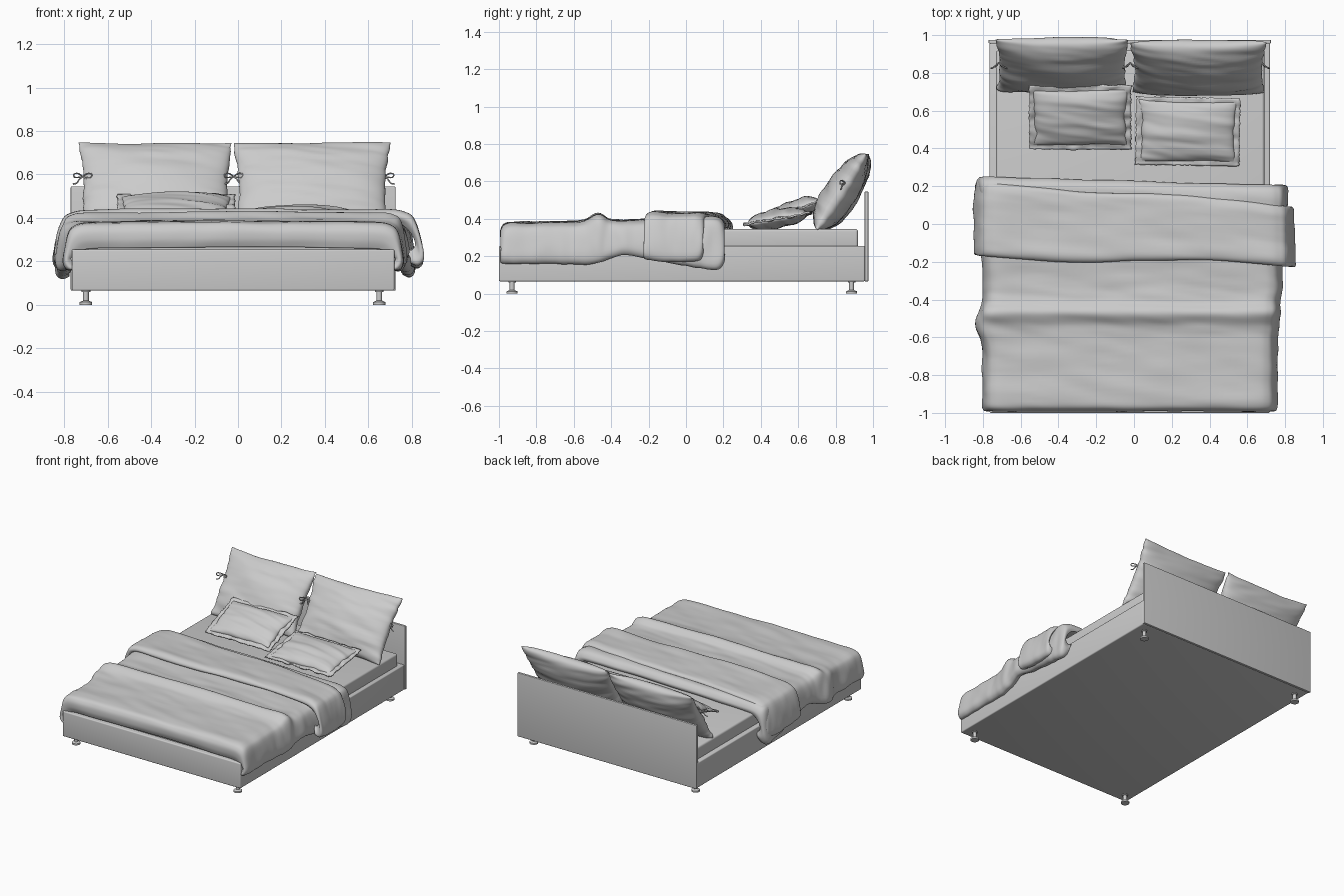
import bpy, bmesh, math, random
from mathutils import Vector, noise

if "Cube" in bpy.data.objects:
    bpy.data.objects.remove(bpy.data.objects["Cube"])

random.seed(4)


def make_object(name, bm, smooth=True):
    bmesh.ops.recalc_face_normals(bm, faces=bm.faces)
    mesh = bpy.data.meshes.new(name)
    bm.to_mesh(mesh)
    bm.free()
    for p in mesh.polygons:
        p.use_smooth = smooth
    ob = bpy.data.objects.new(name, mesh)
    bpy.context.collection.objects.link(ob)
    return ob


def box(name, lo, hi, bevel):
    bm = bmesh.new()
    bmesh.ops.create_cube(bm, size=1)
    for v in bm.verts:
        v.co = [(lo[i] + hi[i]) / 2 + v.co[i] * (hi[i] - lo[i]) for i in range(3)]
    bmesh.ops.bevel(bm, geom=bm.edges[:], offset=bevel, segments=4, profile=0.5, affect='EDGES')
    ob = make_object(name, bm)
    bpy.context.view_layer.objects.active = ob
    ob.select_set(True)
    bpy.ops.object.shade_smooth_by_angle(angle=math.radians(35))
    ob.select_set(False)
    return ob


def spline(keys, steps):
    """Catmull-Rom samples through a list of equal-length tuples."""
    out = []
    for i in range(len(keys) - 1):
        a, b, c, d = (keys[max(0, min(len(keys) - 1, i + k))] for k in (-1, 0, 1, 2))
        for s in range(steps):
            t = s / steps
            out.append([0.5 * (2 * q + (r - p) * t + (2 * p - 5 * q + 4 * r - w) * t * t
                               + (3 * q - p - 3 * r + w) * t ** 3)
                        for p, q, r, w in zip(a, b, c, d)])
    return out + [list(keys[-1])]


def add_grid(bm, rows):
    vs = [[bm.verts.new(p) for p in row] for row in rows]
    for r0, r1 in zip(vs, vs[1:]):
        for j in range(len(r0) - 1):
            bm.faces.new((r0[j], r0[j + 1], r1[j + 1], r1[j]))


def wrinkle(bm, amp, scale, seed):
    """Stretched noise along the normals gives long cloth creases."""
    bm.normal_update()
    for v, n in [(v, v.normal.copy()) for v in bm.verts]:
        p = Vector((v.co.x * scale[0] + seed, (v.co.y + 0.12 * v.co.x) * scale[1], v.co.z * scale[2]))
        v.co += n * amp * (noise.noise(p) + 0.5 * noise.noise(p * 2.1))


def solidify(ob, t):
    m = ob.modifiers.new("thickness", 'SOLIDIFY')
    m.thickness = t
    m.offset = 0


def drape(name, keys, flare, skew, seed):
    """Cloth over the bed; keys are (y, top z, left x, right x, hem z)."""
    rows = []
    for y, zt, xl, xr, zb in spline(keys, 6):
        side = [(0.05, zb + 0.01), (0.02, zb), (0, zb + 0.03), (0.006 + 0.15 * flare, (zb + zt) / 2),
                (0.02 + 0.5 * flare, zt - 0.035), (0.045 + 0.8 * flare, zt - 0.01), (0.09 + flare, zt)]
        x0, x1 = xl + 0.09 + flare, xr - 0.09 - flare
        mid = [(x0 + (x1 - x0) * k / 12, zt + 0.006 * math.sin(math.pi * k / 12)) for k in range(1, 12)]
        prof = [(xl + d, z) for d, z in side] + mid + [(xr - d, z) for d, z in reversed(side)]
        rows.append([(x, y + skew(x, y), z) for x, z in spline(prof, 4)])
    bm = bmesh.new()
    add_grid(bm, rows)
    wrinkle(bm, 0.007, (2.5, 11, 5), seed)
    solidify(make_object(name, bm), 0.012)


def pillow(name, loc, half, thick, tilt, turn, seed, sag=0.0):
    n = 44
    w, h = half
    bm = bmesh.new()
    for sgn in (1, -1):
        rows = []
        for j in range(n + 1):
            v = -math.cos(math.pi * j / n)
            row = []
            for i in range(n + 1):
                u = -math.cos(math.pi * i / n)
                t = thick * max(0, (1 - u * u) * (1 - v * v)) ** 0.42 * (1 - sag * v)
                row.append((w * u * (1 - 0.05 * (1 - v * v) + 0.015 * v),
                            h * v * (1 - 0.05 * (1 - u * u)), sgn * t))
            rows.append(row)
        add_grid(bm, rows)
    bmesh.ops.remove_doubles(bm, verts=bm.verts, dist=0.0003)
    bmesh.ops.recalc_face_normals(bm, faces=bm.faces)
    wrinkle(bm, 0.008, (3, 17, 4), seed)
    ob = make_object(name, bm)
    ob.location = loc
    ob.rotation_euler = (math.radians(tilt), 0, math.radians(turn))
    return ob


def flange(name, cushion, half, seed):
    """Thin frayed border sheet around a small cushion."""
    n = 40
    rows = []
    for j in range(n + 1):
        row = []
        for i in range(n + 1):
            u, v = 2 * i / n - 1, 2 * j / n - 1
            edge = i in (0, n) or j in (0, n)
            f = 1 + (random.uniform(-0.012, 0.012) if edge else 0)
            z = 0.012 * noise.noise(Vector((u * 4 + seed, v * 4, 0)))
            row.append((half[0] * u * f, half[1] * v * f, z))
        rows.append(row)
    bm = bmesh.new()
    add_grid(bm, rows)
    ob = make_object(name, bm)
    ob.location = cushion.location
    ob.rotation_euler = cushion.rotation_euler
    solidify(ob, 0.009)


def bow(name, loc):
    """Ribbon tie: two loops and two tails."""
    cu = bpy.data.curves.new(name, 'CURVE')
    cu.dimensions = '3D'
    cu.bevel_depth = 0.0035
    cu.bevel_resolution = 1
    for s in (1, -1):
        loop = [(0, 0, 0), (s * .02, -.02, .014), (s * .04, -.03, .012), (s * .035, -.03, -.004), (0, 0, 0)]
        tail = [(0, 0, 0), (s * .015, -.02, -.012), (s * .028, -.025, -.03), (s * .045, -.03, -.034)]
        for pts in (loop, tail):
            sm = spline(pts, 4)
            sp = cu.splines.new('POLY')
            sp.points.add(len(sm) - 1)
            for p, q in zip(sp.points, sm):
                p.co = (*q, 1)
    ob = bpy.data.objects.new(name, cu)
    ob.location = loc
    bpy.context.collection.objects.link(ob)


# Frame, headboard and mattress
box("bed_frame", (-0.765, -1.0, 0.065), (0.72, 0.957, 0.255), 0.008)
box("headboard", (-0.77, 0.955, 0.065), (0.725, 0.975, 0.545), 0.005)
box("mattress", (-0.73, -0.965, 0.24), (0.69, 0.92, 0.345), 0.014)

# Legs: stem, top plate and foot disc
for x in (-0.70, 0.65):
    for y in (-0.93, 0.885):
        bm = bmesh.new()
        for r0, r1, z0, z1 in ((0.029, 0.029, 0, 0.012), (0.029, 0.014, 0.012, 0.019),
                               (0.013, 0.013, 0.015, 0.07), (0.02, 0.02, 0.058, 0.068)):
            ret = bmesh.ops.create_cone(bm, cap_ends=True, segments=28, radius1=r0, radius2=r1, depth=z1 - z0)
            bmesh.ops.translate(bm, verts=ret["verts"], vec=(x, y, (z0 + z1) / 2))
        leg = make_object("leg", bm)
        bpy.context.view_layer.objects.active = leg
        leg.select_set(True)
        bpy.ops.object.shade_smooth_by_angle(angle=math.radians(30))
        leg.select_set(False)

# Duvet and its folded-back flap
drape("duvet", [
    (-.972, .262, -.772, .73, .18), (-.985, .30, -.785, .74, .172), (-.98, .345, -.795, .75, .168),
    (-.94, .37, -.80, .755, .165), (-.8, .372, -.80, .755, .165), (-.65, .375, -.80, .755, .165),
    (-.54, .383, -.835, .76, .16), (-.47, .418, -.82, .77, .17), (-.41, .39, -.80, .77, .19),
    (-.33, .382, -.795, .785, .21), (-.2, .39, -.80, .78, .19), (0, .405, -.82, .80, .155),
    (.12, .405, -.83, .81, .135), (.19, .40, -.83, .81, .135), (.22, .37, -.815, .80, .18),
    (.215, .348, -.79, .78, .22)], 0.015, lambda x, y: -0.12 * x * max(0, y), 1.3)
drape("duvet_fold", [
    (-.165, .395, -.81, .82, .25), (-.19, .41, -.84, .845, .20), (-.16, .43, -.845, .848, .185),
    (-.05, .425, -.845, .848, .175), (.08, .425, -.84, .845, .175), (.14, .42, -.835, .84, .185),
    (.155, .405, -.82, .83, .22)], 0.05,
    lambda x, y: -0.05 * x - 0.15 * x * y + 0.012 * math.sin(5 * x), 7.7)

# Large pillows leaning on the headboard, with ties
pillow("left_pillow", (-0.38, 0.845, 0.545), (0.348, 0.24), 0.088, 57, 0, 2.1, 0.12)
pillow("right_pillow", (0.34, 0.83, 0.545), (0.355, 0.24), 0.088, 57, 0, 9.4, 0.12)
for x in (-0.715, -0.02, 0.675):
    bow("pillow_tie", (x, 0.855, 0.59))

# Small cushions with frayed borders
left = pillow("left_cushion", (-0.285, 0.565, 0.44), (0.25, 0.158), 0.055, 21, 0, 5.2)
flange("left_cushion_border", left, (0.27, 0.182), 3)
right = pillow("right_cushion", (0.285, 0.49, 0.40), (0.255, 0.165), 0.052, 10, -1, 6.6)
flange("right_cushion_border", right, (0.275, 0.182), 8)
